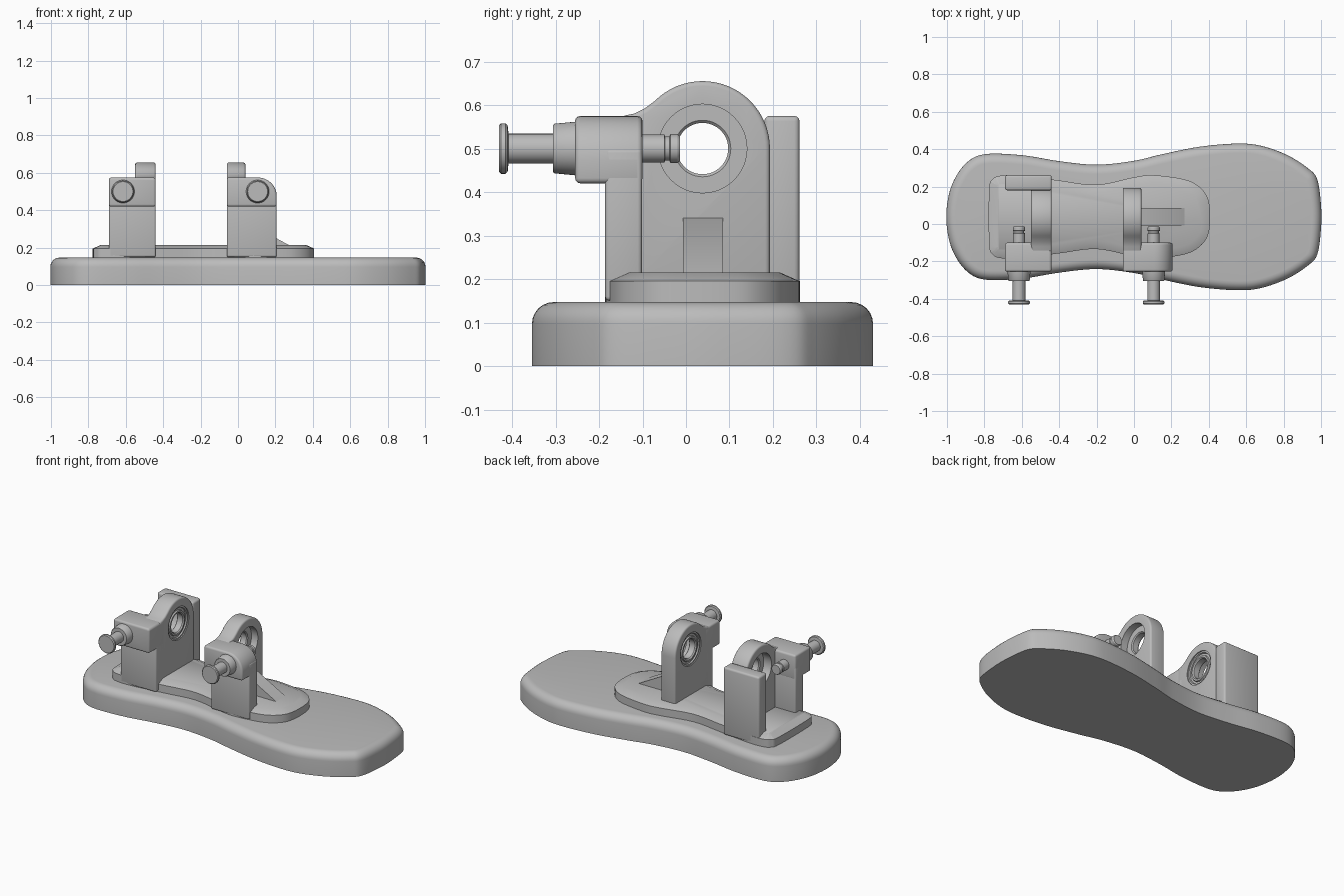
import bpy, bmesh, math
from mathutils import Vector

cube = bpy.data.objects.get("Cube")
if cube:
    bpy.data.objects.remove(cube, do_unlink=True)

grey = bpy.data.materials.new("plain_grey")
grey.use_nodes = True
grey.diffuse_color = (0.5, 0.5, 0.5, 1)
grey.node_tree.nodes["Principled BSDF"].inputs["Base Color"].default_value = (0.5, 0.5, 0.5, 1)

MID = 0.038    # shared centre line in y
BORE = 0.5     # height of bearing and pin axes


def finish(name, bm, bevel=0, segments=3, cutter=None):
    bmesh.ops.recalc_face_normals(bm, faces=bm.faces)
    mesh = bpy.data.meshes.new(name)
    bm.to_mesh(mesh)
    bm.free()
    mesh.materials.append(grey)
    ob = bpy.data.objects.new(name, mesh)
    bpy.context.collection.objects.link(ob)
    bpy.ops.object.select_all(action='DESELECT')
    ob.select_set(True)
    bpy.context.view_layer.objects.active = ob
    if bevel:
        m = ob.modifiers.new("bevel", 'BEVEL')
        m.width, m.segments = bevel, segments
        m.limit_method, m.angle_limit = 'ANGLE', math.radians(35)
        bpy.ops.object.modifier_apply(modifier=m.name)
    if cutter:
        m = ob.modifiers.new("bore", 'BOOLEAN')
        m.operation, m.solver, m.object = 'DIFFERENCE', 'EXACT', cutter
        bpy.ops.object.modifier_apply(modifier=m.name)
        bpy.data.objects.remove(cutter, do_unlink=True)
    bpy.ops.object.shade_smooth_by_angle(angle=math.radians(32))
    return ob


def prism(name, pts, axis, lo, hi, **kw):
    """Extrude a side profile along x or y."""
    bm = bmesh.new()
    place = (lambda p: (lo, p[0], p[1])) if axis == 'X' else (lambda p: (p[0], lo, p[1]))
    face = bm.faces.new([bm.verts.new(place(p)) for p in pts])
    new = bmesh.ops.extrude_face_region(bm, geom=[face])["geom"]
    move = Vector((hi - lo, 0, 0) if axis == 'X' else (0, hi - lo, 0))
    bmesh.ops.translate(bm, verts=[v for v in new if isinstance(v, bmesh.types.BMVert)], vec=move)
    return finish(name, bm, **kw)


def box(name, x0, x1, y0, y1, z0, z1, **kw):
    return prism(name, [(x0, z0), (x1, z0), (x1, z1), (x0, z1)], 'Y', y0, y1, **kw)


def lathe(name, profile, axis, origin, closed=False, steps=48):
    """Turn (radius, distance) points around an axis."""
    bm = bmesh.new()
    rings = []
    for k in range(steps):
        a = 2 * math.pi * k / steps
        ring = []
        for r, d in profile:
            u, w = r * math.cos(a), r * math.sin(a)
            p = Vector((d, u, w) if axis == 'X' else (u, d, w))
            ring.append(bm.verts.new(p + Vector(origin)))
        rings.append(ring)
    n = len(profile)
    for k in range(steps):
        a, b = rings[k], rings[(k + 1) % steps]
        for i in range(n if closed else n - 1):
            j = (i + 1) % n
            bm.faces.new((a[i], a[j], b[j], b[i]))
    bmesh.ops.remove_doubles(bm, verts=bm.verts, dist=1e-5)
    return finish(name, bm)


def smooth_outline(half, steps=6):
    """Mirror a half outline about the centre line and round it."""
    pts = [Vector((x, MID + h)) for x, h in half]
    pts += [Vector((x, MID - h)) for x, h in reversed(half)]
    out, n = [], len(pts)
    for i in range(n):
        a, b, c, d = (pts[(i + k) % n] for k in (-1, 0, 1, 2))
        for s in range(steps):
            t = s / steps
            out.append(0.5 * (2 * b + (c - a) * t + (2 * a - 5 * b + 4 * c - d) * t ** 2
                              + (3 * b - a - 3 * c + d) * t ** 3))
    return out


def slab(name, half, levels):
    """Stack an outline at (height, inset) levels."""
    pts = smooth_outline(half)
    n = len(pts)
    bm = bmesh.new()
    rings = []
    for z, inset in levels:
        ring = []
        for i, p in enumerate(pts):
            t = (pts[(i + 1) % n] - pts[i - 1]).normalized()
            q = p + Vector((-t.y, t.x)) * inset
            ring.append(bm.verts.new((q.x, q.y, z)))
        rings.append(ring)
    for a, b in zip(rings, rings[1:]):
        for i in range(n):
            j = (i + 1) % n
            bm.faces.new((a[i], a[j], b[j], b[i]))
    bm.faces.new(rings[0])
    bm.faces.new(rings[-1])
    return finish(name, bm)


# Sole-shaped base with a rounded top rim
R = 0.05
rim = [(0.147 - R + R * math.sin(a), R - R * math.cos(a))
       for a in (math.pi / 2 * k / 6 for k in range(7))]
slab("base", [(1, 0.06), (0.98, 0.2), (0.93, 0.26), (0.82, 0.33), (0.68, 0.38), (0.55, 0.392),
              (0.35, 0.375), (0.15, 0.335), (0, 0.3), (-0.2, 0.279), (-0.4, 0.298),
              (-0.6, 0.33), (-0.8, 0.335), (-0.9, 0.285), (-0.97, 0.18), (-1, 0.06)],
     [(0, 0)] + rim)

# Waisted mounting plate with a chamfered edge
slab("mounting_plate", [(0.405, 0.05), (0.385, 0.12), (0.33, 0.175), (0.25, 0.205), (0.1, 0.223),
                        (0, 0.212), (-0.2, 0.172), (-0.4, 0.195), (-0.6, 0.221), (-0.71, 0.221),
                        (-0.757, 0.2), (-0.775, 0.14)],
     [(0.14, 0), (0.195, 0), (0.215, 0.045)])

# Side profile of a bearing wall: arch that flows into the clamp
arc = [math.radians(135) * k / 24 for k in range(25)]
arch = [(MID + 0.155 * math.cos(a), BORE + 0.155 * math.sin(a)) for a in arc]
wall_profile = ([(0.193, 0.16)] + arch
                + [(-0.095, 0.592), (-0.12, 0.58), (-0.15, 0.574), (-0.15, 0.16)])


def clamp_profile(x0, x1, corner):
    """Front profile of a clamp with one upper corner of chosen radius."""
    pts = [(x0, 0.42), (x1, 0.42)]
    for k in range(9):
        a = math.pi / 2 * k / 8
        pts.append((x1 - corner + corner * math.cos(a), 0.575 - corner + corner * math.sin(a)))
    return pts + [(x0, 0.575)]


def station(tag, x0, x1, wall0, wall1, corner, pin_x, inner, way):
    """Bearing wall, clamp, column, bearing and pin of one support."""
    cutter = lathe("bore_cutter", [(0, -0.2), (0.102, -0.2), (0.102, 0.2), (0, 0.2)], 'X',
                   ((wall0 + wall1) / 2, MID, BORE))
    cutter.hide_render = True
    prism(tag + "_bearing_wall", wall_profile, 'X', wall0, wall1, bevel=0.011, cutter=cutter)
    prism(tag + "_clamp", clamp_profile(x0, x1, corner), 'Y', -0.255, -0.1, bevel=0.012)
    box(tag + "_column", x0, x1, -0.186, -0.101, 0.15, 0.5, bevel=0.01)
    ring = [(0.059, 0.007), (0.065, 0), (0.075, 0), (0.078, 0.008), (0.09, 0.008), (0.093, 0),
            (0.104, 0), (0.104, 0.05), (0.065, 0.05), (0.059, 0.044)]
    lathe(tag + "_bearing", [(r, way * d) for r, d in ring], 'X',
          (inner + way * 0.006, MID, BORE), closed=True)
    # Spring pin: knob, shaft, tapered collar and grooved tip
    lathe(tag + "_pin", [(0, -0.43), (0.053, -0.43), (0.058, -0.425), (0.058, -0.415),
                         (0.053, -0.41), (0.034, -0.408), (0.034, -0.306), (0.054, -0.306),
                         (0.057, -0.302), (0.062, -0.25), (0.032, -0.25), (0.032, -0.05),
                         (0.028, -0.048), (0.028, -0.038), (0.033, -0.036), (0.033, -0.02),
                         (0.029, -0.014), (0, -0.014)], 'Y', (pin_x, 0, BORE))


station("heel", -0.69, -0.44, -0.55, -0.44, 0.016, -0.615, -0.44, -1)
station("toe", -0.06, 0.207, -0.06, 0.04, 0.1, 0.105, -0.06, 1)

# Rear post beside the heel bearing
box("heel_rear_post", -0.69, -0.44, 0.18, 0.261, 0.15, 0.575, bevel=0.012)

# Sloping rib that braces the toe wall
prism("toe_brace_rib", [(0.03, 0.16), (0.27, 0.16), (0.27, 0.215), (0.04, 0.34), (0.03, 0.34)],
      'Y', MID - 0.045, MID + 0.047)
